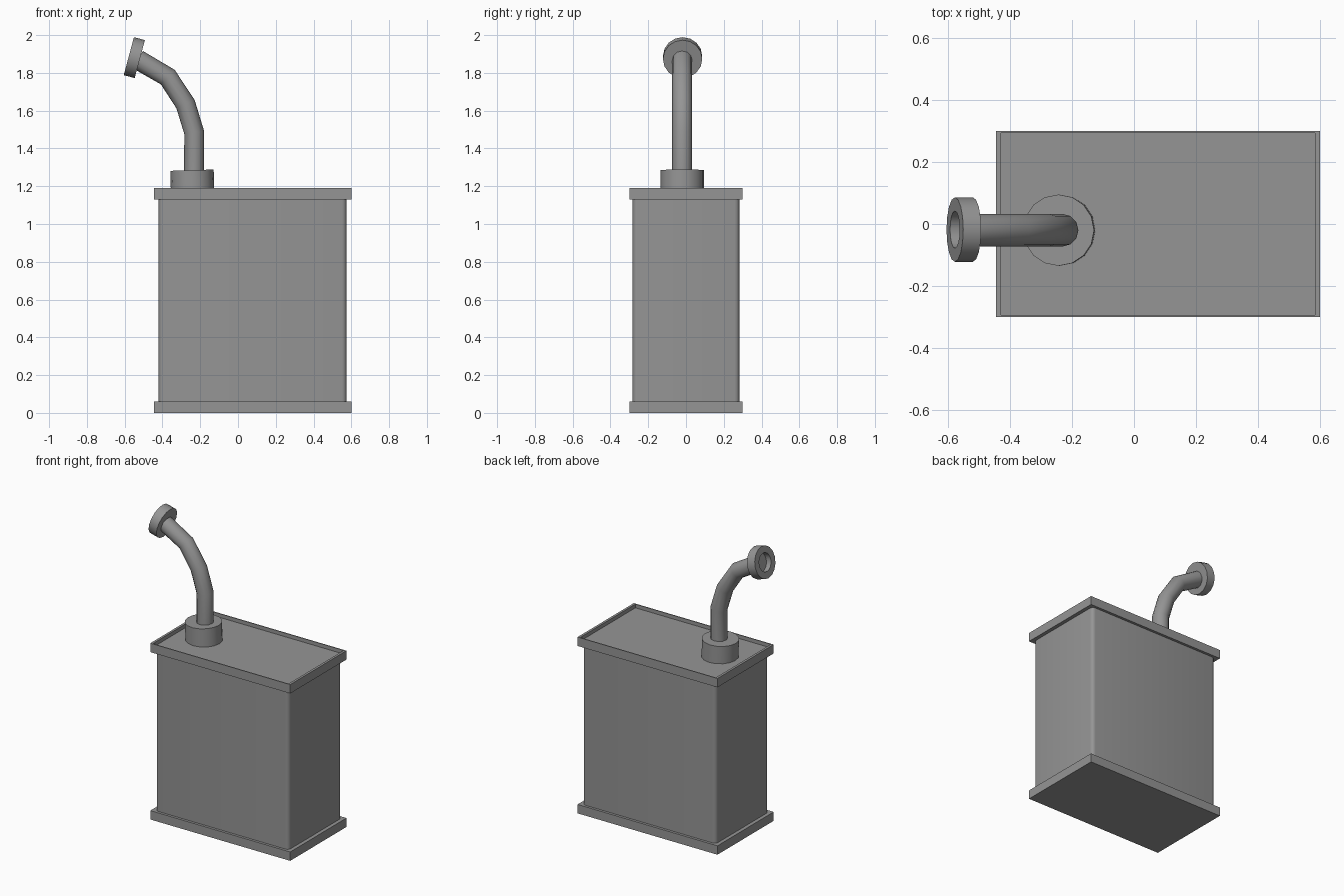
import bpy, bmesh, math
from mathutils import Vector

cube = bpy.data.objects.get("Cube")
if cube:
    bpy.data.objects.remove(cube, do_unlink=True)

# One grey metal for the whole can
metal = bpy.data.materials.new("grey_metal")
metal.use_nodes = True
grey = (0.3, 0.3, 0.3, 1)
metal.diffuse_color = grey
metal.node_tree.nodes["Principled BSDF"].inputs["Base Color"].default_value = grey

CX = 0.0775  # centre of the can in x


def finish(name, bm, smooth=True):
    bmesh.ops.recalc_face_normals(bm, faces=bm.faces)
    mesh = bpy.data.meshes.new(name)
    bm.to_mesh(mesh)
    bm.free()
    obj = bpy.data.objects.new(name, mesh)
    bpy.context.collection.objects.link(obj)
    mesh.materials.append(metal)
    if smooth:
        bpy.ops.object.select_all(action='DESELECT')
        obj.select_set(True)
        bpy.context.view_layer.objects.active = obj
        bpy.ops.object.shade_smooth_by_angle(angle=math.radians(35))
    return obj


def box(size_x, size_y, z0, z1):
    bm = bmesh.new()
    bmesh.ops.create_cube(bm, size=1)
    for v in bm.verts:
        v.co = (CX + v.co.x * size_x, v.co.y * size_y, z0 if v.co.z < 0 else z1)
    return bm


def lathe(name, profile, start, axis, sides=16):
    """Turn a (radius, height) profile round an axis."""
    bm = bmesh.new()
    turn = Vector((0, 0, 1)).rotation_difference(Vector(axis))
    rings = []
    for r, h in profile:
        ring = []
        for i in range(sides):
            a = math.tau * i / sides
            p = Vector((r * math.cos(a), r * math.sin(a), h))
            ring.append(bm.verts.new(turn @ p + Vector(start)))
        rings.append(ring)
    for a, b in zip(rings, rings[1:]):
        for i in range(sides):
            j = (i + 1) % sides
            bm.faces.new((a[i], a[j], b[j], b[i]))
    bm.faces.new(rings[0])
    bm.faces.new(rings[-1])
    return finish(name, bm)


# Can body with rounded upright edges
bm = box(0.995, 0.565, 0.03, 1.15)
upright = [e for e in bm.edges if abs(e.verts[0].co.z - e.verts[1].co.z) > 0.5]
bmesh.ops.bevel(bm, geom=upright, offset=0.025, segments=4, profile=0.5, affect='EDGES')
finish("can_body", bm)

# Bottom rim
finish("bottom_rim", box(1.045, 0.6, 0, 0.06), False)

# Top rim with a sunken lid
bm = box(1.045, 0.6, 1.13, 1.19)
top = max(bm.faces, key=lambda f: f.calc_center_median().z)
bmesh.ops.inset_region(bm, faces=[top], thickness=0.023)
inner = [v for v in top.verts]
for v in inner:
    v.co.y *= 0.287 / 0.277
lid = bmesh.ops.extrude_discrete_faces(bm, faces=[top])["faces"][0]
bmesh.ops.translate(bm, verts=lid.verts, vec=(0, 0, -0.025))
finish("top_rim", bm, False)

# Collar at the foot of the spout
lathe("spout_collar", [(0.115, 0), (0.115, 0.125)], (-0.24, -0.02, 1.16), (-0.03, 0, 1))

# Bent spout pipe
path = [(-0.232, 1.24), (-0.232, 1.485), (-0.278, 1.635), (-0.372, 1.778), (-0.53, 1.87)]
curve = bpy.data.curves.new("spout_pipe", 'CURVE')
curve.dimensions = '3D'
curve.bevel_depth = 0.053
curve.bevel_resolution = 4
curve.use_fill_caps = True
spline = curve.splines.new('POLY')
spline.points.add(len(path) - 1)
for point, (x, z) in zip(spline.points, path):
    point.co = (x, -0.02, z, 1)
spline.use_smooth = True
curve.materials.append(metal)
pipe = bpy.data.objects.new("spout_pipe", curve)
bpy.context.collection.objects.link(pipe)

# Flanged mouth with an open hole
lathe("spout_mouth",
      [(0.104, 0), (0.104, 0.06), (0.06, 0.06), (0.06, 0.025)],
      (-0.52, -0.018, 1.873), (-0.966, 0, 0.26))
